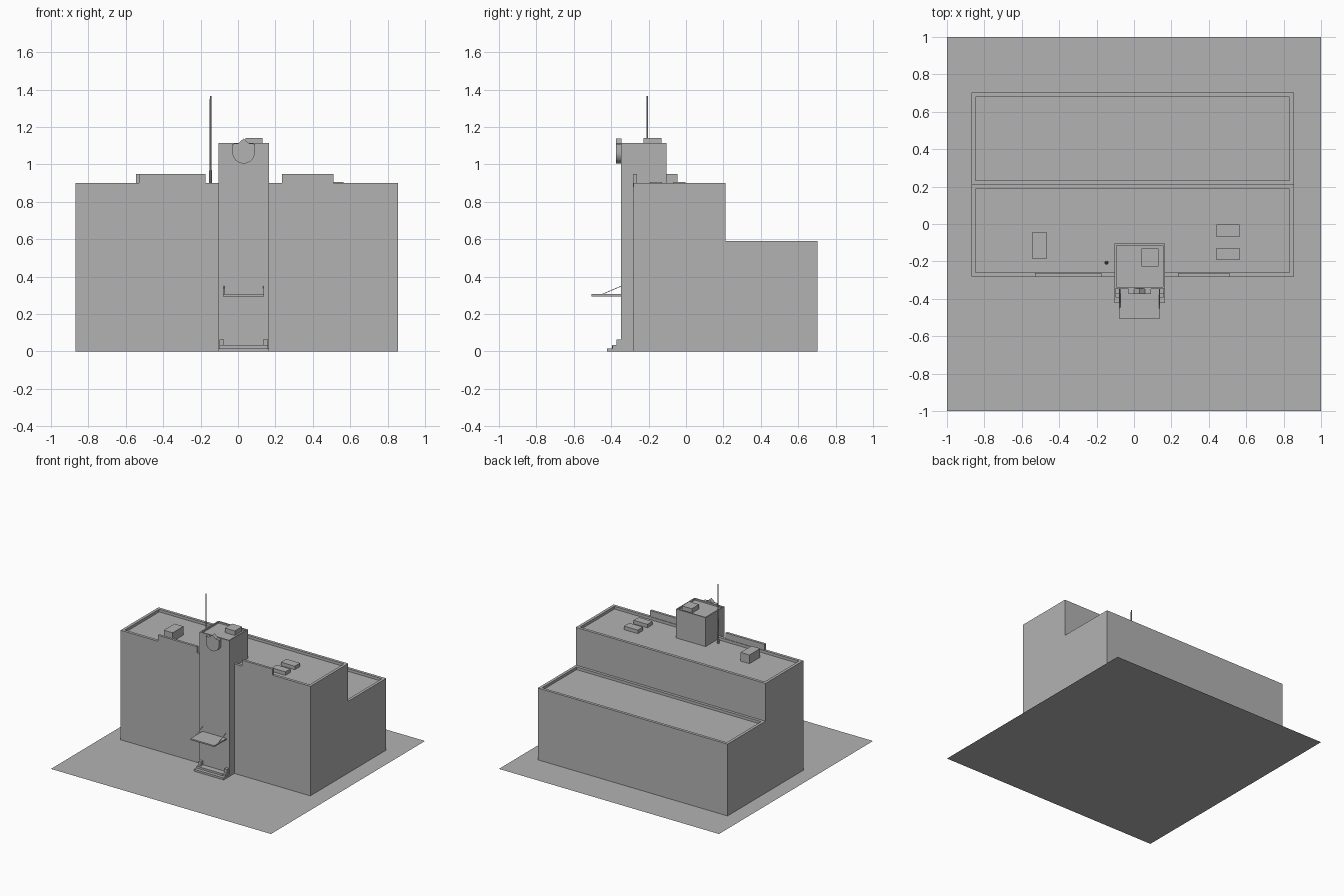
import bpy, bmesh, math
from mathutils import Vector

cube = bpy.data.objects.get("Cube")
if cube:
    bpy.data.objects.remove(cube, do_unlink=True)

GREY = (0.45, 0.45, 0.45, 1)
mat = bpy.data.materials.new("plain grey")
mat.use_nodes = True
mat.diffuse_color = GREY
mat.node_tree.nodes["Principled BSDF"].inputs["Base Color"].default_value = GREY


def finish(name, bm):
    bmesh.ops.recalc_face_normals(bm, faces=bm.faces)
    mesh = bpy.data.meshes.new(name)
    bm.to_mesh(mesh)
    bm.free()
    mesh.materials.append(mat)
    obj = bpy.data.objects.new(name, mesh)
    bpy.context.collection.objects.link(obj)
    return obj


def box(name, x, y, z, rim=0, sink=0):
    """Box from ranges; rim and sink give it a parapet around a lowered roof."""
    bm = bmesh.new()
    bmesh.ops.create_cube(bm, size=1)
    for v in bm.verts:
        v.co = [r[0] if c < 0 else r[1] for c, r in zip(v.co, (x, y, z))]
    if rim:
        bm.normal_update()
        top = max(bm.faces, key=lambda f: f.calc_center_median().z)
        bmesh.ops.inset_individual(bm, faces=[top], thickness=rim)
        bmesh.ops.inset_individual(bm, faces=[top], thickness=0, depth=-sink)
    return finish(name, bm)


def rod(name, start, end, r1, r2, sides=8):
    a, b = Vector(start), Vector(end)
    bm = bmesh.new()
    bmesh.ops.create_cone(bm, cap_ends=True, segments=sides, radius1=r1,
                          radius2=r2, depth=(b - a).length)
    turn = (b - a).to_track_quat('Z', 'Y')
    for v in bm.verts:
        v.co = turn @ v.co + (a + b) / 2
    return finish(name, bm)


# Ground sheet
bm = bmesh.new()
bmesh.ops.create_grid(bm, x_segments=1, y_segments=1, size=1)
finish("ground_sheet", bm)

# Building masses
box("main_block", (-0.87, 0.855), (-0.282, 0.21), (0, 0.9), 0.033, 0.022)
box("rear_block", (-0.87, 0.855), (0.21, 0.703), (0, 0.59), 0.033, 0.022)
box("entrance_tower", (-0.105, 0.165), (-0.347, -0.105), (0, 1.115), 0.015, 0.012)

# Raised parapet panels either side of the tower
box("left_parapet_panel", (0.235, 0.51), (-0.283, -0.263), (0.88, 0.95))
box("right_parapet_panel", (-0.53, -0.175), (-0.283, -0.263), (0.88, 0.95))

# Rooftop housings
box("right_roof_housing", (-0.545, -0.465), (-0.185, -0.045), (0.87, 0.95))
box("left_roof_vent_rear", (0.44, 0.565), (-0.07, -0.002), (0.87, 0.907))
box("left_roof_vent_front", (0.44, 0.565), (-0.192, -0.127), (0.87, 0.907))
box("tower_roof_hatch", (0.04, 0.13), (-0.227, -0.132), (1.1, 1.14))

# Mast with a thicker foot
rod("mast_foot", (-0.147, -0.207, 0.87), (-0.147, -0.207, 1.02), 0.01, 0.005)
rod("mast", (-0.147, -0.207, 1.0), (-0.147, -0.207, 1.365), 0.005, 0.004)

# Rounded shield on the tower front, with a small peak
cx, radius = 0.03, 0.06
outline = [(cx + radius * math.cos(t), 1.065 + radius * math.sin(t))
           for t in (math.pi * (1 + i / 16) for i in range(17))]
outline += [(0.09, 1.11), (0.06, 1.112), (cx, 1.138), (0.0, 1.112), (-0.03, 1.11)]
bm = bmesh.new()
face = bm.faces.new([bm.verts.new((x, -0.375, z)) for x, z in outline])
moved = bmesh.ops.extrude_face_region(bm, geom=[face])["geom"]
for v in moved:
    if isinstance(v, bmesh.types.BMVert):
        v.co.y = -0.345
finish("tower_shield", bm)

# Entrance canopy with stay cables
box("canopy", (-0.08, 0.138), (-0.505, -0.34), (0.295, 0.306))
for side, x in (("right", -0.075), ("left", 0.135)):
    rod(side + "_canopy_stay", (x, -0.45, 0.305), (x, -0.345, 0.35), 0.0015, 0.0015, 4)

# Entrance steps between low cheek walls
box("lower_step", (-0.105, 0.165), (-0.422, -0.34), (0, 0.016))
box("upper_step", (-0.075, 0.137), (-0.395, -0.34), (0, 0.032))
for side, x in (("right", -0.1), ("left", 0.135)):
    box(side + "_cheek_low", (x, x + 0.025), (-0.393, -0.34), (0, 0.034))
    box(side + "_cheek_high", (x, x + 0.025), (-0.372, -0.34), (0, 0.065))
